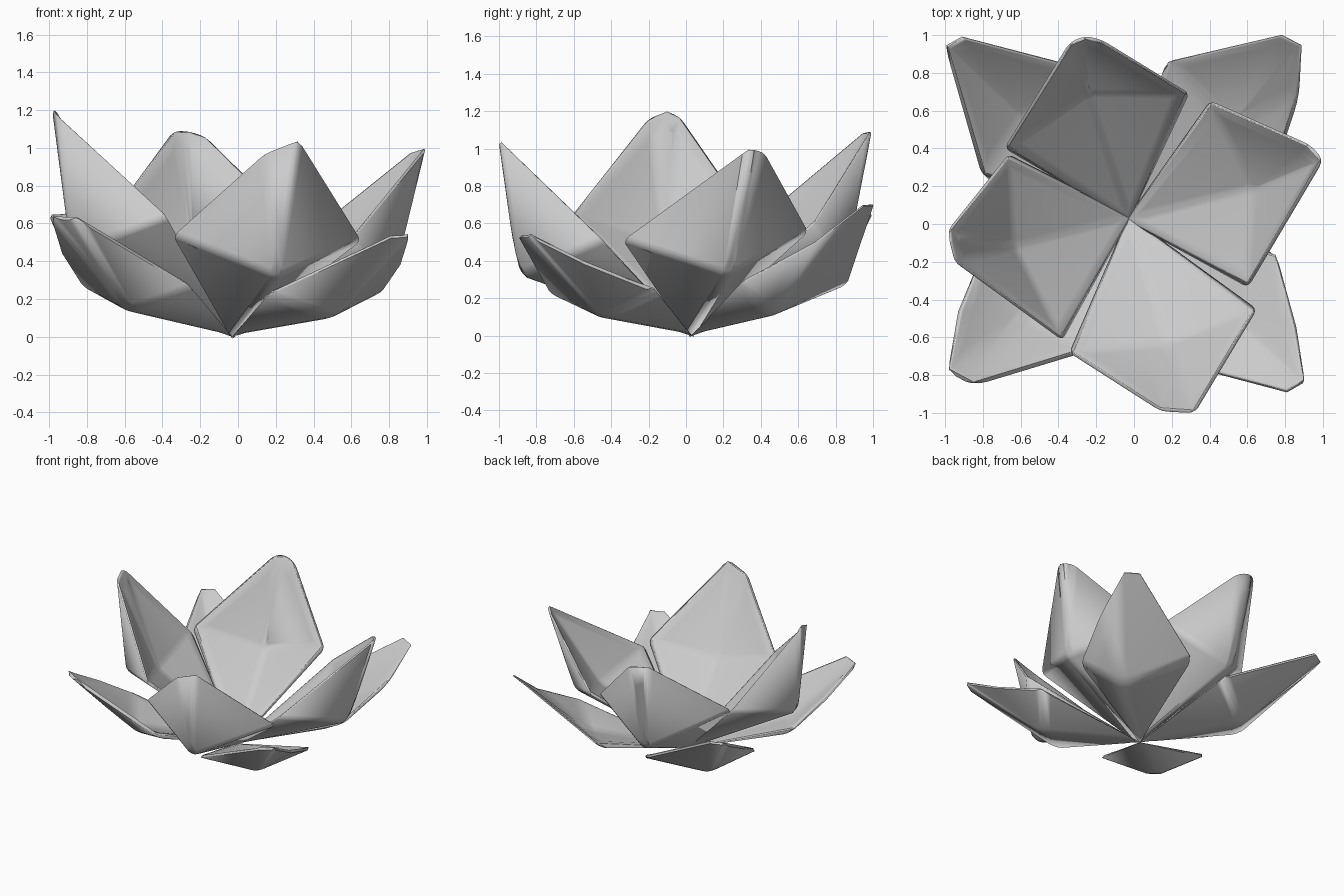
import bpy, bmesh, math
from mathutils import Vector

if "Cube" in bpy.data.objects:
    bpy.data.objects.remove(bpy.data.objects["Cube"])

grey = bpy.data.materials.new("petal_grey")
grey.diffuse_color = (0.6, 0.6, 0.6, 1)
grey.use_nodes = True
grey.node_tree.nodes["Principled BSDF"].inputs["Base Color"].default_value = grey.diffuse_color


def petal(name, rim, belly, hollow, lip, sink, drop, fold):
    """Cupped petal: rim starts at the base, then runs round the edge."""
    bm = bmesh.new()
    weight = bm.edges.layers.float.new("bevel_weight_edge")
    rim = [Vector(p) for p in rim]
    hollow = Vector(hollow)
    centre = sum(rim, Vector()) / len(rim)
    down = (hollow - centre).normalized()

    def ring(inset, depth):
        return [bm.verts.new(p + (centre - p).normalized() * inset + down * depth * (i > 0))
                for i, p in enumerate(rim)]

    outer, crest, inner = ring(0, drop), ring(.025, 0), ring(lip, sink)
    under = bm.verts.new(belly)
    floor = bm.verts.new(hollow)
    n = len(rim)
    for i in range(n):
        j = (i + 1) % n
        bm.faces.new((outer[j], outer[i], under))               # outside of the cup
        bm.faces.new((outer[i], outer[j], crest[j], crest[i]))  # rounded rim
        bm.faces.new((crest[i], crest[j], inner[j], inner[i]))  # lip
        bm.faces.new((inner[i], inner[j], floor))               # inside of the cup
    bmesh.ops.recalc_face_normals(bm, faces=bm.faces)
    # rounded crest, softer folds on both sides of the cup
    for e in bm.edges:
        if e.verts[0] in crest and e.verts[1] in crest:
            e[weight] = 0.2
        elif (under in e.verts or floor in e.verts) and e.calc_face_angle() > 0.2:
            e[weight] = 1
    me = bpy.data.meshes.new(name)
    bm.to_mesh(me)
    bm.free()
    me.materials.append(grey)
    ob = bpy.data.objects.new(name, me)
    bpy.context.collection.objects.link(ob)
    bev = ob.modifiers.new("soft_edges", 'BEVEL')
    bev.width = fold
    bev.segments = 3
    bev.limit_method = 'WEIGHT'
    bpy.ops.object.select_all(action='DESELECT')
    ob.select_set(True)
    bpy.context.view_layer.objects.active = ob
    bpy.ops.object.shade_smooth_by_angle(angle=math.radians(50))


# Upright inner petals
petal("inner_petal_front",
      [(-.03, .045, -.015), (.65, -.45, .52), (.32, -1, 1.05), (.14, -.99, .98), (-.345, -.68, .545)],
      (.21, -.9, .315), (.18, -.64, .41), .09, .035, .012, .035)
petal("inner_petal_right",
      [(-.045, .02, -.015), (.4, .655, .565), (.93, .42, .99), (1, .34, 1.01), (.6, -.335, .52)],
      (.84, .23, .325), (.64, .19, .41), .09, .035, .012, .035)
petal("inner_petal_back",
      [(-.025, .015, -.015), (-.685, .4, .63), (-.34, .96, 1.1), (-.26, .995, 1.1), (-.17, .975, 1.07),
       (.295, .69, .61)],
      (-.22, .86, .355), (-.24, .70, .45), .09, .035, .012, .035)
petal("inner_petal_left",
      [(-.015, .04, -.015), (-.38, -.615, .645), (-.95, -.2, 1.17), (-.975, -.1, 1.21), (-.985, -.03, 1.18),
       (-.665, .37, .6)],
      (-.89, -.17, .445), (-.64, -.12, .5), .09, .035, .012, .035)

# Spreading outer petals
petal("outer_petal_front_right",
      [(-.03, .03, 0), (.76, -.15, .25), (.87, -.55, .41), (.915, -.84, .555), (.82, -.895, .55),
       (.16, -.72, .24)],
      (.49, -.46, .09), (.52, -.5, .165), .08, .025, .03, .06)
petal("outer_petal_back_right",
      [(-.03, .03, 0), (.17, .87, .29), (.79, 1.015, .72), (.895, .96, .715), (.88, .68, .5),
       (.75, .29, .29)],
      (.5, .46, .1), (.51, .52, .185), .08, .025, .03, .06)
petal("outer_petal_back_left",
      [(-.03, .03, 0), (-.8, .25, .29), (-1, .95, .66), (-.91, 1, .67), (-.18, .81, .28)],
      (-.57, .52, .125), (-.59, .56, .205), .08, .025, .03, .06)
petal("outer_petal_front_left",
      [(-.03, .03, 0), (-.25, -.67, .28), (-.86, -.855, .645), (-.995, -.78, .65), (-.94, -.46, .47),
       (-.82, -.17, .28)],
      (-.59, -.47, .13), (-.59, -.5, .205), .08, .025, .03, .06)
